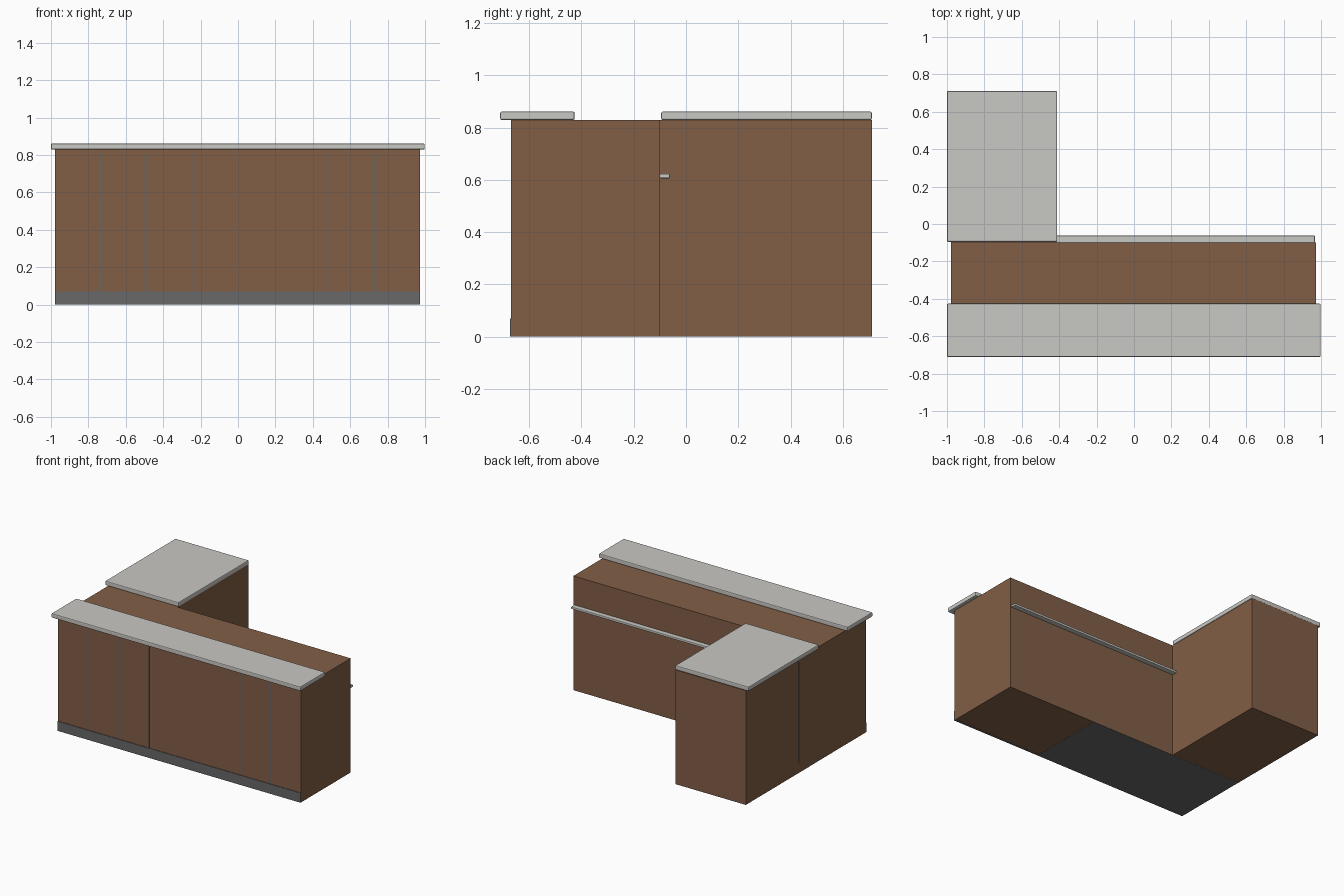
import bpy
import bmesh
from mathutils import Vector

cube = bpy.data.objects.get("Cube")
if cube:
    bpy.data.objects.remove(cube, do_unlink=True)


def material(name, rgb):
    mat = bpy.data.materials.new(name)
    mat.use_nodes = True
    color = (*rgb, 1.0)
    mat.diffuse_color = color
    mat.node_tree.nodes["Principled BSDF"].inputs["Base Color"].default_value = color
    return mat


wood = material("brown wood", (0.223, 0.114, 0.061))
stone = material("pale grey stone", (0.584, 0.578, 0.552))
grey = material("dark grey", (0.14, 0.14, 0.14))


def box(name, low, high, mat, bevel=0.0):
    """Box between two corners, with an optional rounded edge."""
    low, high = Vector(low), Vector(high)
    bm = bmesh.new()
    bmesh.ops.create_cube(bm, size=1.0)
    for v in bm.verts:
        v.co = (low + high) / 2 + v.co * (high - low)
    mesh = bpy.data.meshes.new(name)
    bm.to_mesh(mesh)
    bm.free()
    mesh.materials.append(mat)
    obj = bpy.data.objects.new(name, mesh)
    bpy.context.collection.objects.link(obj)
    if bevel:
        mod = obj.modifiers.new("rounded edge", "BEVEL")
        mod.width = bevel
        mod.segments = 2
    return obj


LEFT, RIGHT = -0.978, 0.974      # cabinet ends
FRONT, MID, BACK = -0.669, -0.10, 0.711
INNER = -0.415                   # inner face of the wing
TOP, SLAB_TOP = 0.829, 0.861
KICK = 0.07

# Cabinets
box("main_cabinet", (LEFT, FRONT, 0.001), (RIGHT, MID, TOP), wood)
box("wing_cabinet", (LEFT, MID, 0.0), (INNER, BACK, TOP), wood)

# Kick board along the front and the base behind it
box("kick_board", (LEFT, FRONT - 0.004, 0), (RIGHT, FRONT + 0.01, KICK), grey)
box("base_plate", (LEFT + 0.001, FRONT, 0), (0.26, MID - 0.001, 0.01), grey)

# Worktops and the narrow rear ledge
box("front_worktop", (-1, -0.711, TOP), (0.998, -0.426, SLAB_TOP), stone, 0.006)
box("wing_worktop", (-1, -0.095, TOP), (-0.411, BACK, SLAB_TOP), stone, 0.006)
box("rear_ledge", (INNER, MID, 0.606), (0.967, -0.062, 0.623), stone, 0.004)

# Panel joints on the front
GAP = 0.0025
panel = (RIGHT - LEFT) / 8
for i in range(1, 8):
    x = LEFT + panel * i
    box(f"front_joint_{i}", (x - GAP, FRONT - 0.001, KICK),
        (x + GAP, FRONT + 0.002, 0.805), grey)

# Panel joints on the outer side of the wing
for i in range(1, 4):
    y = BACK + (MID - BACK) / 4 * i
    box(f"wing_joint_{i}", (LEFT - 0.001, y - GAP, KICK),
        (LEFT + 0.002, y + GAP, 0.805), grey)
